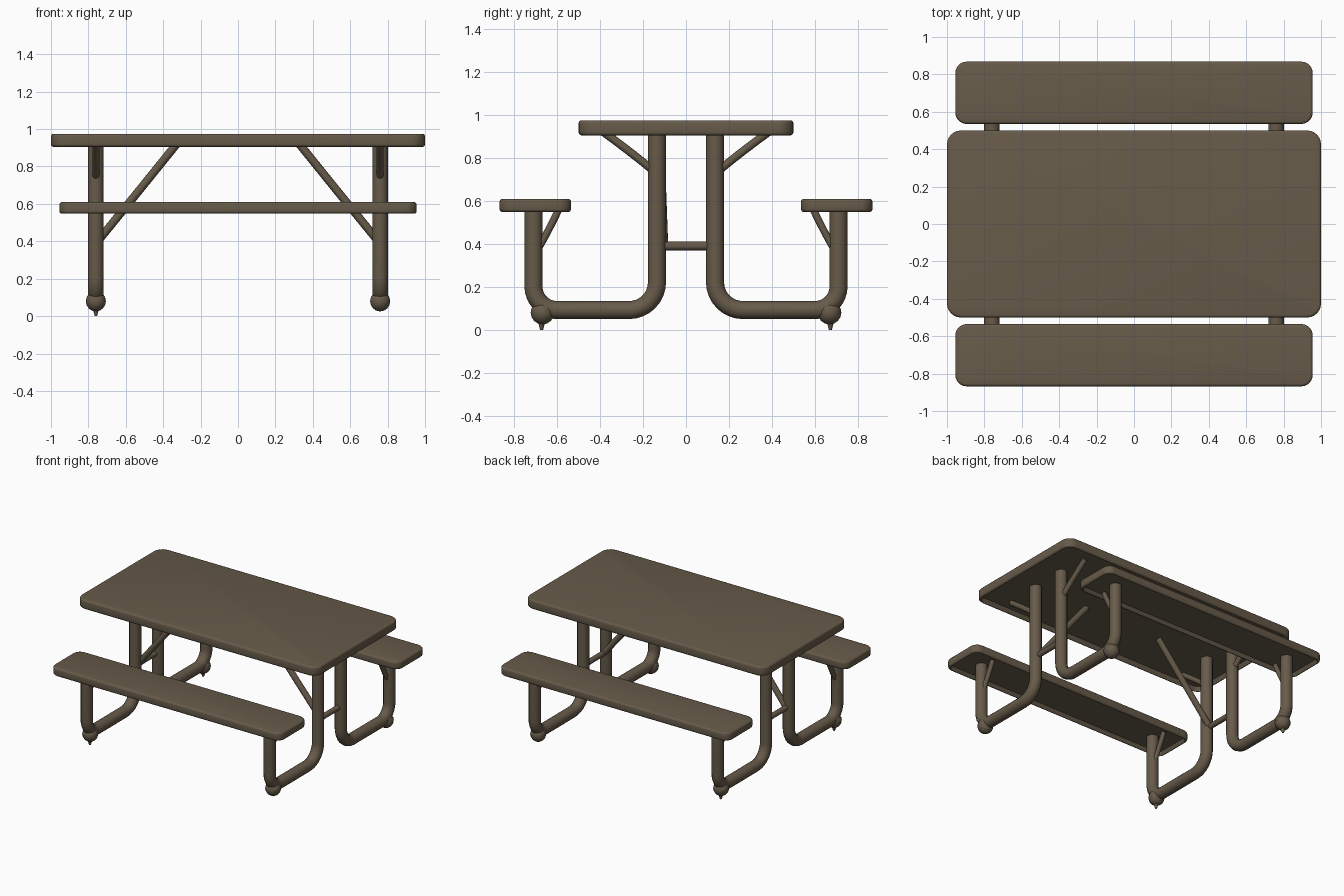
import bpy, bmesh, math
from mathutils import Vector

cube = bpy.data.objects.get("Cube")
if cube:
    bpy.data.objects.remove(cube, do_unlink=True)

brown = bpy.data.materials.new("weathered_brown")
brown.use_nodes = True
COLOUR = (0.135, 0.104, 0.068, 1)
brown.diffuse_color = COLOUR
bsdf = next(n for n in brown.node_tree.nodes if n.type == 'BSDF_PRINCIPLED')
bsdf.inputs["Base Color"].default_value = COLOUR
bsdf.inputs["Roughness"].default_value = 0.8


def add_mesh(name, bm, angle=40):
    me = bpy.data.meshes.new(name)
    bm.to_mesh(me)
    bm.free()
    me.materials.append(brown)
    ob = bpy.data.objects.new(name, me)
    bpy.context.collection.objects.link(ob)
    bpy.ops.object.select_all(action='DESELECT')
    ob.select_set(True)
    bpy.context.view_layer.objects.active = ob
    bpy.ops.object.shade_smooth_by_angle(angle=math.radians(angle))
    return ob


def board(name, half_x, y0, y1, z0, z1, corner, recess):
    """Rounded slab with softened edges and a shallow hollow underneath."""
    bm = bmesh.new()
    bmesh.ops.create_cube(bm, size=1)
    bmesh.ops.scale(bm, vec=(2 * half_x, y1 - y0, z1 - z0), verts=bm.verts)
    bmesh.ops.translate(bm, vec=(0, (y0 + y1) / 2, (z0 + z1) / 2), verts=bm.verts)
    upright = [e for e in bm.edges if abs(e.verts[0].co.z - e.verts[1].co.z) > 0.01]
    bmesh.ops.bevel(bm, geom=upright, offset=corner, segments=6, profile=0.5, affect='EDGES')
    rims = [e for e in bm.edges if abs(e.verts[0].co.z - e.verts[1].co.z) < 0.001]
    bmesh.ops.bevel(bm, geom=rims, offset=0.014, segments=3, profile=0.5, affect='EDGES')
    bm.normal_update()
    under = min(bm.faces, key=lambda f: f.normal.z * f.calc_area())
    bmesh.ops.inset_region(bm, faces=[under], thickness=0.015)
    bmesh.ops.translate(bm, vec=(0, 0, recess), verts=under.verts)
    return add_mesh(name, bm)


def tube(name, points, radius):
    """Round pipe with capped ends along a list of points."""
    cu = bpy.data.curves.new(name, 'CURVE')
    cu.dimensions = '3D'
    cu.bevel_depth = radius
    cu.bevel_resolution = 4
    cu.use_fill_caps = True
    sp = cu.splines.new('POLY')
    sp.points.add(len(points) - 1)
    for p, co in zip(sp.points, points):
        p.co = (*co, 1)
    temp = bpy.data.objects.new(name + "_path", cu)
    bpy.context.collection.objects.link(temp)
    dg = bpy.context.evaluated_depsgraph_get()
    me = bpy.data.meshes.new_from_object(temp.evaluated_get(dg))
    bm = bmesh.new()
    bm.from_mesh(me)
    bpy.data.objects.remove(temp, do_unlink=True)
    bpy.data.curves.remove(cu)
    bpy.data.meshes.remove(me)
    return add_mesh(name, bm, 50)


def arc(x, side, cy, cz, r, a0, a1, n=8):
    angles = [math.radians(a0 + (a1 - a0) * i / n) for i in range(n + 1)]
    return [(x, side * (cy + r * math.cos(a)), cz + r * math.sin(a)) for a in angles]


def bow(a, mid, b, n=8):
    """Gently curved path from a to b, pulled towards mid."""
    a, mid, b = Vector(a), Vector(mid), Vector(b)
    return [a * (1 - t) ** 2 + mid * 2 * t * (1 - t) + b * t * t
            for t in (i / n for i in range(n + 1))]


# Boards
board("table_top", 1.0, -0.5, 0.5, 0.905, 0.975, 0.075, 0.03)
for side, label in ((-1, "front"), (1, "back")):
    y0, y1 = sorted((side * 0.535, side * 0.868))
    board(label + "_bench_seat", 0.955, y0, y1, 0.548, 0.61, 0.06, 0.025)

END_X, PIPE = 0.76, 0.042
for sx, end in ((-1, "right"), (1, "left")):
    x = sx * END_X
    for side, label in ((-1, "front"), (1, "back")):
        tag = f"{end}_{label}_"
        # Continuous bent pipe carrying the table and the bench
        path = [(x, side * 0.135, 0.945)]
        path += arc(x, side, 0.265, 0.222, 0.13, 180, 270)
        path += arc(x, side, 0.60, 0.202, 0.11, 270, 360)
        path += [(x, side * 0.71, 0.58)]
        tube(tag + "leg_frame", path, PIPE)

        # Braces under the table and the bench
        tube(tag + "table_brace", bow((x, side * 0.14, 0.73), (x, side * 0.22, 0.80),
                                      (x, side * 0.39, 0.925)), 0.019)
        tube(tag + "bench_brace", bow((x, side * 0.69, 0.375), (x, side * 0.65, 0.44),
                                      (x, side * 0.59, 0.565)), 0.017)

        # Rounded foot clamp
        bm = bmesh.new()
        bmesh.ops.create_uvsphere(bm, u_segments=14, v_segments=8, radius=0.055)
        bmesh.ops.translate(bm, vec=(x, side * 0.668, 0.08), verts=bm.verts)
        add_mesh(tag + "foot", bm, 60)

        # Small ground pin below the feet of one end
        if sx < 0:
            bm = bmesh.new()
            bmesh.ops.create_cone(bm, cap_ends=True, segments=10, radius1=0.007,
                                  radius2=0.02, depth=0.05)
            bmesh.ops.translate(bm, vec=(x, side * 0.672, 0.025), verts=bm.verts)
            add_mesh(tag + "ground_pin", bm)

    # Crossbar between the uprights and the long diagonal stay
    tube(end + "_crossbar", [(x, -0.12, 0.39), (x, 0.12, 0.39)], 0.02)
    tube(end + "_diagonal_stay", [(sx * 0.75, -0.105, 0.40), (sx * 0.53, -0.115, 0.67),
                                  (sx * 0.32, -0.125, 0.93)], 0.022)
